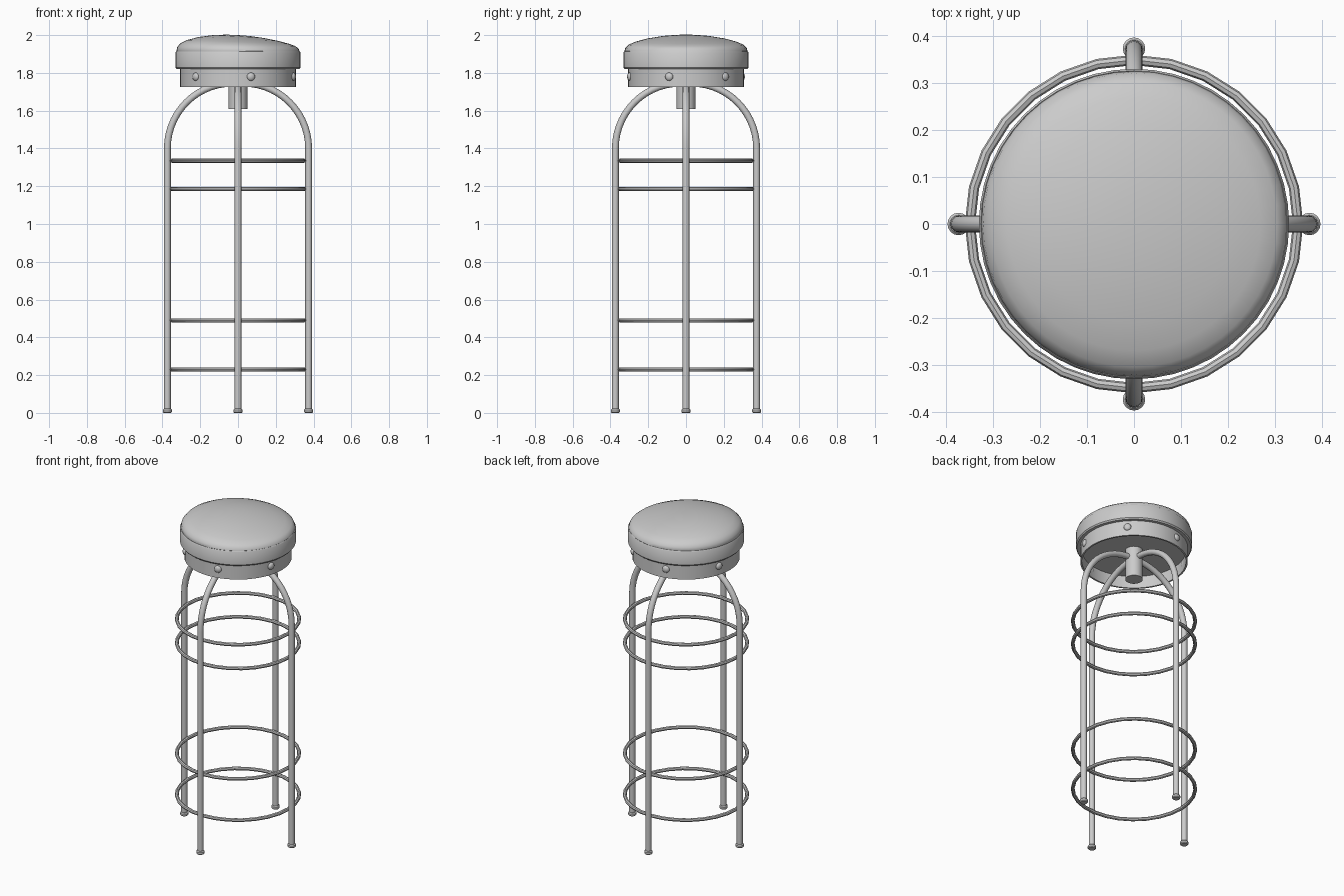
import bpy, bmesh, math
from mathutils import Matrix

if "Cube" in bpy.data.objects:
    bpy.data.objects.remove(bpy.data.objects["Cube"])


def finish(name, bm, angle=35):
    bmesh.ops.recalc_face_normals(bm, faces=bm.faces)
    mesh = bpy.data.meshes.new(name)
    bm.to_mesh(mesh)
    bm.free()
    ob = bpy.data.objects.new(name, mesh)
    bpy.context.collection.objects.link(ob)
    bpy.ops.object.select_all(action='DESELECT')
    bpy.context.view_layer.objects.active = ob
    ob.select_set(True)
    bpy.ops.object.shade_smooth_by_angle(angle=math.radians(angle))
    return ob


def lathe(name, profile, steps=40, x=0, y=0, closed=False, warp=None):
    """Revolve (radius, height) points about a vertical axis."""
    bm = bmesh.new()
    verts = [bm.verts.new((r, 0, z)) for r, z in profile]
    pairs = list(zip(verts, verts[1:]))
    if closed:
        pairs.append((verts[-1], verts[0]))
    edges = [bm.edges.new(p) for p in pairs]
    bmesh.ops.spin(bm, geom=verts + edges, cent=(0, 0, 0), axis=(0, 0, 1),
                   angle=math.tau, steps=steps)
    bmesh.ops.remove_doubles(bm, verts=bm.verts, dist=1e-5)
    for v in bm.verts:
        if warp:
            warp(v.co)
        v.co.x += x
        v.co.y += y
    return finish(name, bm)


def sweep(name, path, radius, azimuth, sides=12):
    """Round tube along a path in the radial plane at the given azimuth."""
    bm = bmesh.new()
    rings = []
    for i, (px, pz) in enumerate(path):
        a, b = path[max(i - 1, 0)], path[min(i + 1, len(path) - 1)]
        t = math.atan2(b[1] - a[1], b[0] - a[0])
        ring = []
        for k in range(sides):
            u = math.tau * k / sides
            c = radius * math.cos(u)
            ring.append(bm.verts.new((px - c * math.sin(t), radius * math.sin(u),
                                      pz + c * math.cos(t))))
        rings.append(ring)
    for r0, r1 in zip(rings, rings[1:]):
        for k in range(sides):
            n = (k + 1) % sides
            bm.faces.new((r0[k], r0[n], r1[n], r1[k]))
    bm.faces.new(rings[0])
    bm.faces.new(rings[-1])
    bmesh.ops.rotate(bm, verts=bm.verts, matrix=Matrix.Rotation(azimuth, 3, 'Z'))
    return finish(name, bm)


# Padded cushion, slightly lopsided
def lean(co):
    co.z -= 0.06 * co.x * max(0, (co.z - 1.91) / 0.09)


lathe("cushion", [(0.318, 1.895), (0.326, 1.915), (0.322, 1.932), (0.305, 1.949),
                  (0.27, 1.964), (0.21, 1.98), (0.13, 1.993), (0.06, 1.999), (0, 2.0)],
      48, warp=lean)

# Seat band and the open skirt with its base plate
lathe("seat_band", [(0.298, 1.82), (0.325, 1.82), (0.331, 1.828), (0.331, 1.908),
                    (0.327, 1.914), (0.318, 1.908)], 48)
lathe("seat_skirt", [(0, 1.80), (0.297, 1.80), (0.297, 1.725), (0.307, 1.725),
                     (0.307, 1.822), (0, 1.822)], 48)

# Domed rivets around the skirt
for i in range(6):
    a = math.radians(-17 + 60 * i)
    bm = bmesh.new()
    bmesh.ops.create_uvsphere(bm, u_segments=12, v_segments=8, radius=0.022)
    bmesh.ops.scale(bm, vec=(0.6, 1, 1), verts=bm.verts)
    bmesh.ops.rotate(bm, verts=bm.verts, matrix=Matrix.Rotation(a, 3, 'Z'))
    bmesh.ops.translate(bm, verts=bm.verts,
                        vec=(0.306 * math.cos(a), 0.306 * math.sin(a), 1.78))
    finish(f"rivet_{i + 1}", bm, 60)

# Swivel post under the seat
lathe("swivel_post", [(0, 1.61), (0.05, 1.61), (0.05, 1.802)], 24)

# Four bent tube legs with feet
R = 0.374
path = [(R, 0.01), (R, 1.4)]
for i in range(1, 15):
    t = math.radians(90 * i / 14)
    path.append((0.03 + (R - 0.03) * math.cos(t), 1.4 + 0.345 * math.sin(t)))
path.append((0.0, 1.745))
for i, side in enumerate(("right", "back", "left", "front")):
    a = math.pi / 2 * i
    sweep(f"{side}_leg", path, 0.018, a)
    lathe(f"{side}_foot", [(0, 0), (0.02, 0), (0.024, 0.005), (0.024, 0.016),
                           (0.019, 0.022), (0, 0.022)], 16,
          R * math.cos(a), R * math.sin(a))

# Footrest hoops
for i, z in enumerate((0.23, 0.49, 1.185, 1.335)):
    section = [(0.35 + 0.011 * math.cos(math.tau * k / 8),
                z + 0.011 * math.sin(math.tau * k / 8)) for k in range(8)]
    lathe(f"hoop_{i + 1}", section, 28, closed=True).data.shade_smooth()
